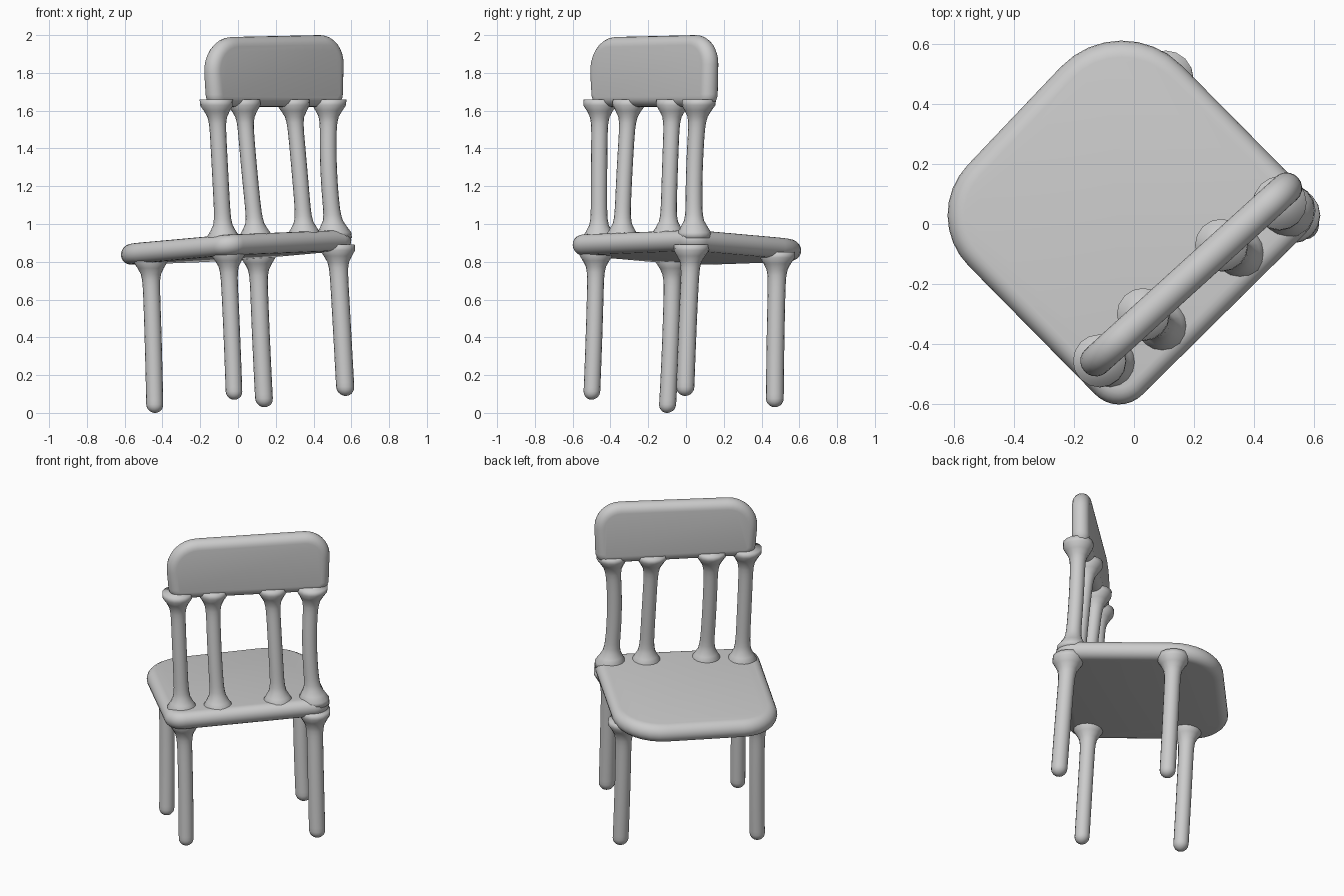
import bpy, bmesh
from math import pi, sin, cos, acos, atan2, hypot, exp, sqrt
from mathutils import Vector

if "Cube" in bpy.data.objects:
    bpy.data.objects.remove(bpy.data.objects["Cube"])


def skin(name, rings):
    """Bridge a stack of equal-length point rings and cap both ends."""
    bm = bmesh.new()
    loops = [[bm.verts.new(p) for p in ring] for ring in rings]
    n = len(loops[0])
    for a, b in zip(loops, loops[1:]):
        for i in range(n):
            j = (i + 1) % n
            bm.faces.new((a[i], a[j], b[j], b[i]))
    bm.faces.new(loops[0][::-1])
    bm.faces.new(loops[-1])
    bmesh.ops.recalc_face_normals(bm, faces=bm.faces)
    me = bpy.data.meshes.new(name)
    bm.to_mesh(me)
    bm.free()
    me.shade_smooth()
    ob = bpy.data.objects.new(name, me)
    bpy.context.collection.objects.link(ob)
    return ob


def outline(circles, inset, seg=8):
    """Outline wrapped around corner circles (x, y, r), counter-clockwise."""
    n = len(circles)
    normals = []
    for i in range(n):
        (x0, y0, r0), (x1, y1, r1) = circles[i], circles[(i + 1) % n]
        normals.append(atan2(y1 - y0, x1 - x0) - acos((r0 - r1) / hypot(x1 - x0, y1 - y0)))
    pts = []
    for i, (x, y, r) in enumerate(circles):
        start = normals[i - 1]
        sweep = (normals[i] - start) % (2 * pi)
        for k in range(seg + 1):
            a = start + sweep * k / seg
            pts.append((x + (r - inset) * cos(a), y + (r - inset) * sin(a)))
    return pts


def slab(name, circles, half, place):
    """Rounded board with a bullnose rim, placed by a mapping function."""
    rings = []
    for k in range(11):
        a = -pi / 2 + pi * k / 10
        w = half * sin(a)
        rings.append([place(u, v, w) for u, v in outline(circles, half * (1 - cos(a)))])
    return skin(name, rings)


def rod(name, low, mid, high, r, foot=False, sides=16):
    """Slightly bent stick; ends flare into the boards, or round off at a foot."""
    low, mid, high = Vector(low), Vector(mid), Vector(high)
    length = high.z - low.z
    dists = [r * (1 - cos(pi / 2 * k / 5)) for k in range(6)] if foot else []
    first = r * 1.5 if foot else 0
    dists += [first + (length - first) * k / 24 for k in range(25)]
    rings = []
    for d in dists:
        t = d / length
        c = low * (2 * (t - .5) * (t - 1)) + mid * (4 * t * (1 - t)) + high * (2 * t * (t - .5))
        rad = r + 0.045 * exp(-max(0, length - d - 0.045) / 0.03)
        if foot:
            rad *= max(0.1, sqrt(max(0, 1 - (1 - d / r) ** 2))) if d < r else 1
        else:
            rad += 0.045 * exp(-max(0, d - 0.045) / 0.03)
        rings.append([(c.x + rad * cos(2 * pi * i / sides),
                       c.y + rad * sin(2 * pi * i / sides), low.z + d) for i in range(sides)])
    return skin(name, rings)


# Seat: gently tilted board, turned 45 degrees, tighter corners at the back
def seat_z(x, y):
    return 0.878 + 0.065 * x - 0.025 * y


slab("seat",
     [(-0.05, -0.49, 0.11), (0.50, 0.04, 0.10), (-0.04, 0.33, 0.28), (-0.38, 0.03, 0.24)],
     0.055, lambda x, y, w: (x, y, seat_z(x, y) + w))

# Backrest: upright rounded board running diagonally
along = Vector((0.64, 0.58, 0)).normalized()
across = Vector((-along.y, along.x, 0))
centre = Vector((0.19, -0.168, 0))
slab("backrest",
     [(-0.40, 1.69, 0.07), (0.405, 1.69, 0.07), (0.33, 1.85, 0.15), (-0.30, 1.81, 0.18)],
     0.052, lambda u, v, w: centre + along * u + across * w + Vector((0, 0, v)))

# Legs: foot point, middle, top under the seat
legs = [
    ("leg_left", (-0.44, -0.10, 0.0), (-0.45, -0.08), (-0.465, -0.07), 0.045),
    ("leg_front", (-0.02, -0.50, 0.07), (-0.035, -0.485), (-0.055, -0.475), 0.044),
    ("leg_rear", (0.14, 0.47, 0.03), (0.12, 0.475), (0.105, 0.485), 0.047),
    ("leg_right", (0.57, -0.005, 0.09), (0.548, 0.01), (0.525, 0.03), 0.048),
]
for name, foot, mid, top, r in legs:
    z = seat_z(*top) - 0.02
    rod(name, foot, (*mid, (foot[2] + z) / 2), (*top, z), r, foot=True)

# Back spindles: base on the seat, middle, top inside the backrest
spindles = [
    ((-0.075, -0.46), (-0.095, -0.46), (-0.115, -0.455), 0.043),
    ((0.10, -0.34), (0.06, -0.325), (0.03, -0.30), 0.042),
    ((0.355, -0.095), (0.325, -0.085), (0.29, -0.07), 0.042),
    ((0.515, 0.045), (0.48, 0.045), (0.485, 0.07), 0.044),
]
for i, (base, mid, top, r) in enumerate(spindles, 1):
    z0 = seat_z(*base) + 0.015
    rod(f"back_spindle_{i}", (*base, z0), (*mid, (z0 + 1.66) / 2), (*top, 1.66), r)
